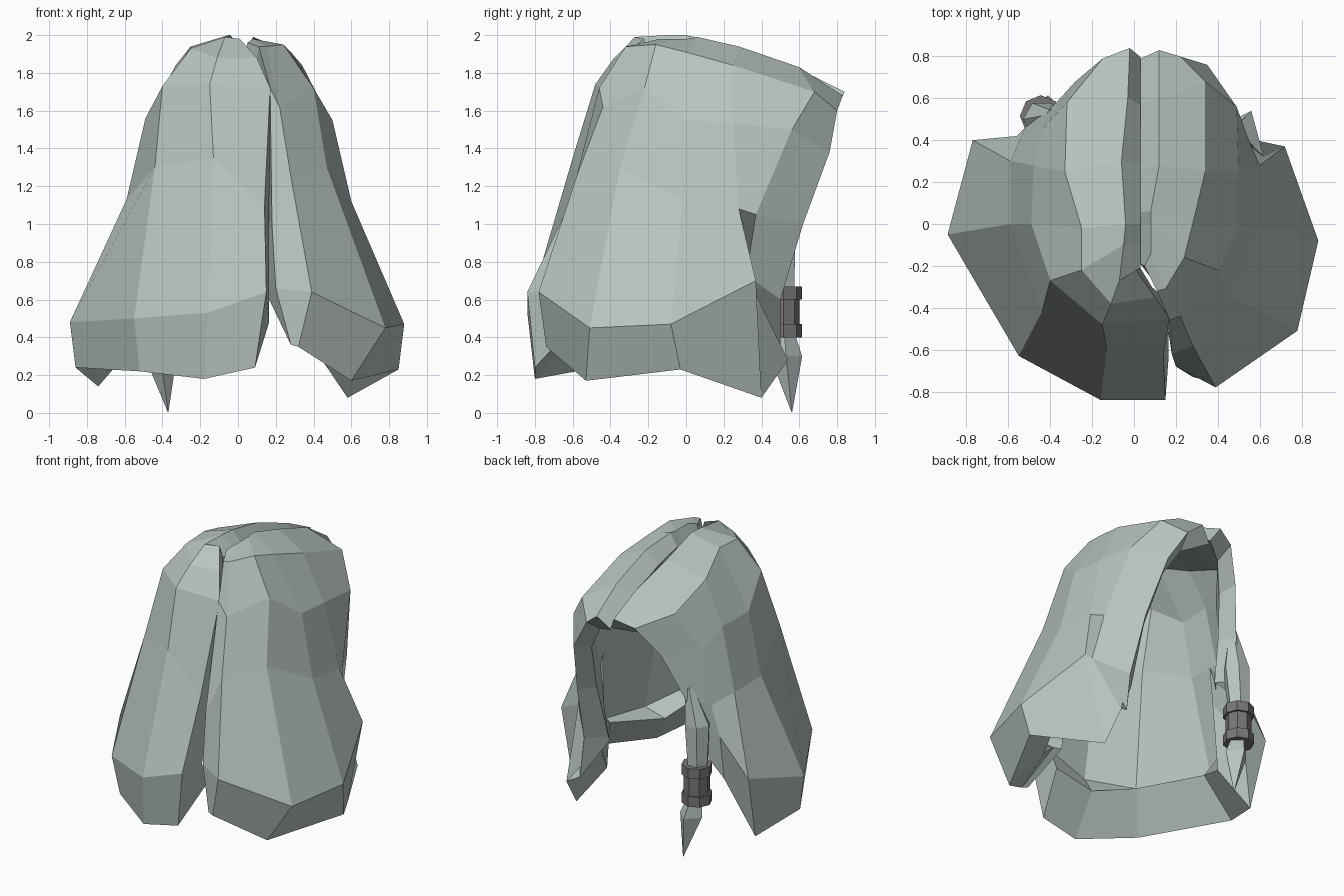
import bpy
import bmesh
from math import cos, sin, tau
from mathutils import Vector

default_cube = bpy.data.objects.get("Cube")
if default_cube:
    bpy.data.objects.remove(default_cube, do_unlink=True)


def make_material(name, rgb):
    material = bpy.data.materials.new(name)
    material.use_nodes = True
    colour = (*rgb, 1)
    material.diffuse_color = colour
    shader = next(node for node in material.node_tree.nodes if node.type == "BSDF_PRINCIPLED")
    shader.inputs["Base Color"].default_value = colour
    shader.inputs["Roughness"].default_value = 0.8
    return material


hair_colour = make_material("pale_grey_hair", (0.48, 0.555, 0.53))
clasp_colour = make_material("dark_metal", (0.19, 0.18, 0.185))


def finish(name, bm, material):
    """Turn a bmesh into a flat shaded object with outward normals."""
    bmesh.ops.remove_doubles(bm, verts=bm.verts[:], dist=0.0005)
    bmesh.ops.recalc_face_normals(bm, faces=bm.faces[:])
    mesh = bpy.data.meshes.new(name)
    bm.to_mesh(mesh)
    bm.free()
    mesh.materials.append(material)
    part = bpy.data.objects.new(name, mesh)
    bpy.context.scene.collection.objects.link(part)
    return part


def loft(name, sections, material):
    """Skin a row of closed sections that share one point count, capping both ends."""
    bm = bmesh.new()
    rings = [[bm.verts.new(point) for point in section] for section in sections]
    count = len(rings[0])
    for ring, following in zip(rings, rings[1:]):
        for i in range(count):
            j = (i + 1) % count
            bm.faces.new((ring[i], ring[j], following[j], following[i]))
    # Each cap is a strip of quads between the two sides of the section
    for ring in (rings[0], rings[-1]):
        for i in range(count // 2 - 1):
            bm.faces.new((ring[i], ring[i + 1], ring[count - 2 - i], ring[count - 1 - i]))
    return finish(name, bm, material)


# Lining: how far each row shrinks towards the head, and how far it shifts in height
LINING = [(0.95, -0.09), (0.86, -0.08), (0.84, -0.04), (0.82, 0), (0.76, 0), (0.72, 0.24)]
PARTING_X = 0.03
GROOVE_X = 0.165


def hair_half(name, guides):
    """Loft guide strands (crown to hem, in hundredths) into a thick lock of hair."""
    sections = []
    for index, guide in enumerate(guides):
        outer = [Vector(point) / 100 for point in guide]
        inner = []
        for row, (point, (shrink, lift)) in enumerate(zip(outer, LINING)):
            lined = Vector((point.x * shrink, point.y * shrink, point.z + lift))
            if row == 0:
                lined.x = PARTING_X
            elif index == 0 and row > 1:
                lined.x = GROOVE_X
            inner.append(lined)
        sections.append(outer + inner[::-1])
    return loft(name, sections, hair_colour)


# Right half: strands run from the front groove around the side to the open edge
hair_half("right_hair", [
    [(1, -22, 198), (10, -35, 188), (17, -45, 172), (14, -62, 110), (15, -84, 64), (9, -80, 24)],
    [(-7, -27, 199), (-11, -38, 188), (-15, -48, 174), (-13, -60, 135), (-16, -84, 53), (-18, -80, 18)],
    [(-5, -10, 200), (-25, -22, 193), (-40, -27, 173), (-44, -42, 130), (-55, -63, 50), (-52, -58, 22)],
    [(-4, 0, 200), (-25, -2, 194), (-49, 0, 156), (-59, 0, 113), (-89, -5, 48), (-86, -5, 24)],
    [(-6, 30, 193), (-33, 25, 184), (-48, 28, 156), (-59, 30, 113), (-77, 40, 60), (-74, 28, 14)],
    [(-3, 60, 182), (-32, 58, 172), (-44, 45, 145), (-52, 46, 108), (-56, 42, 85), (-58, 40, 55)],
    [(-2, 84, 170), (-15, 79, 165), (-28, 68, 145), (-38, 57, 115), (-46, 51, 88), (-47, 49, 76)],
])

# Left half
hair_half("left_hair", [
    [(5, -20, 196), (11, -32, 194), (17, -46, 172), (18, -62, 100), (20, -68, 66), (28, -73, 36)],
    [(8, -14, 198), (15, -31, 194), (22, -44, 162), (28, -58, 125), (39, -78, 64), (32, -74, 35)],
    [(8, 0, 198), (24, -16, 195), (40, -22, 172), (47, -35, 130), (78, -51, 45), (60, -53, 17)],
    [(8, 6, 199), (28, 0, 191), (50, 0, 155), (60, -2, 112), (88, -8, 47), (85, -3, 23)],
    [(12, 28, 194), (34, 25, 184), (50, 25, 153), (60, 28, 108), (72, 37, 70), (58, 40, 8)],
    [(12, 60, 183), (34, 68, 170), (49, 56, 150), (56, 37, 105), (62, 32, 73), (56, 54, 28)],
    [(12, 83, 168), (22, 80, 160), (35, 76, 138), (42, 62, 100), (45, 50, 60), (48, 50, 32)],
])


def tube(name, stations, sides, material):
    """Faceted tube through (centre, radius) stations, closed at both ends."""
    sections = []
    for centre, radius in stations:
        middle = Vector(centre)
        sections.append([
            middle + radius * Vector((cos(tau * i / sides), sin(tau * i / sides), 0))
            for i in range(sides)
        ])
    return loft(name, sections, material)


# Thin hanging braid: the strand above the clasp, then the pointed tip below it
tube("braid_strand", [
    ((-0.39, 0.52, 1.2), 0.03),
    ((-0.44, 0.5, 0.95), 0.09),
    ((-0.45, 0.51, 0.7), 0.075),
    ((-0.44, 0.52, 0.42), 0.06),
], 6, hair_colour)
tube("braid_tip", [
    ((-0.44, 0.52, 0.44), 0.05),
    ((-0.41, 0.53, 0.3), 0.085),
    ((-0.37, 0.56, 0.005), 0.002),
], 4, hair_colour)

# Clasp: a core with a wider ring at each end
CLASP = Vector((-0.445, 0.515, 0))
for name, low, high, radius in (
    ("clasp_lower_ring", 0.4, 0.47, 0.1),
    ("clasp_core", 0.46, 0.61, 0.085),
    ("clasp_upper_ring", 0.6, 0.67, 0.1),
):
    ends = [(CLASP + Vector((0, 0, height)), radius) for height in (low, high)]
    tube(name, ends, 8, clasp_colour)
